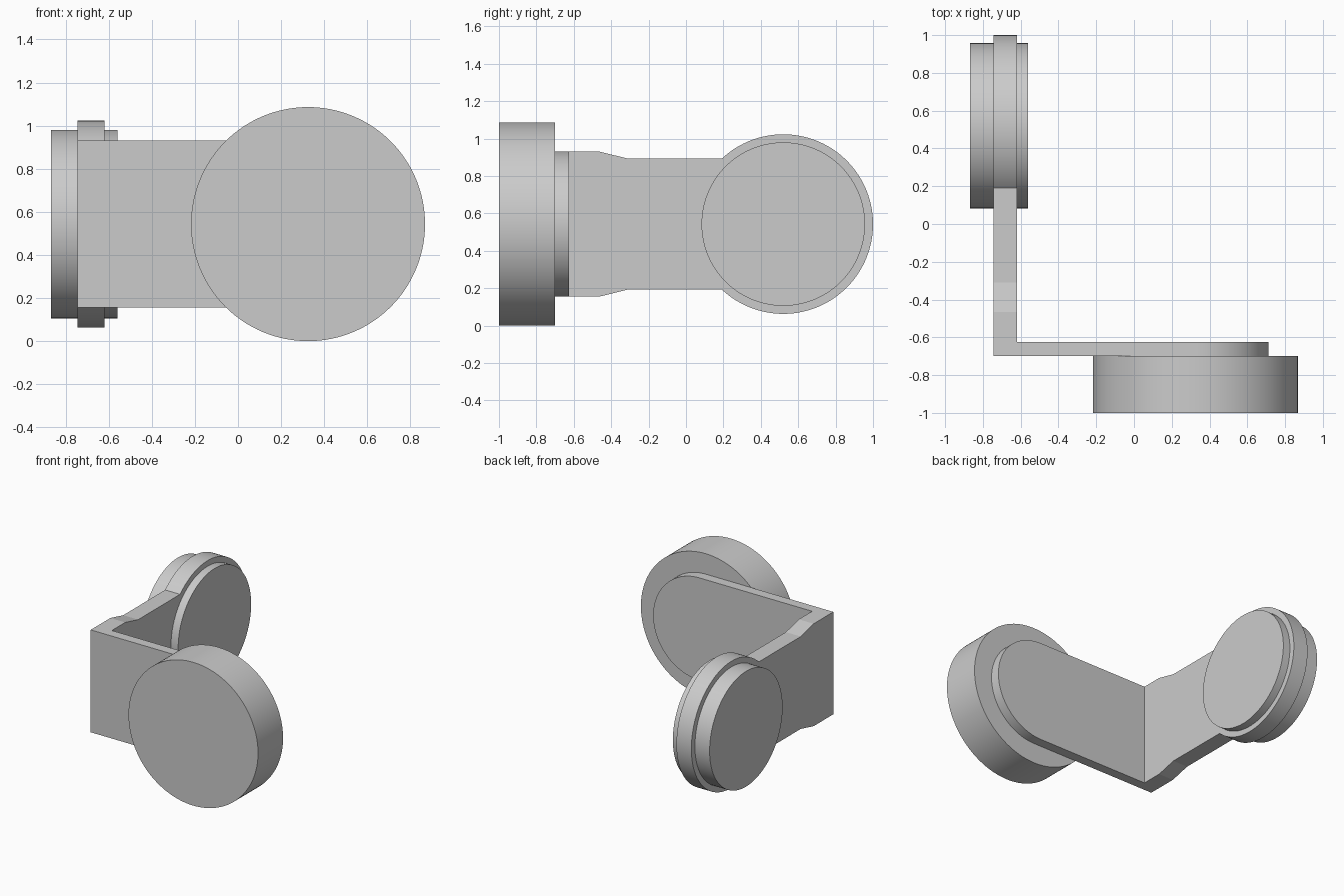
import bpy, bmesh, math
from mathutils import Vector

cube = bpy.data.objects.get("Cube")
if cube:
    bpy.data.objects.remove(cube, do_unlink=True)

grey = bpy.data.materials.new("plain grey")
grey.use_nodes = True
colour = (0.6, 0.6, 0.6, 1)
grey.diffuse_color = colour
grey.node_tree.nodes["Principled BSDF"].inputs["Base Color"].default_value = colour

MID_Z = 0.543        # height of the centre line
BIG_X = 0.325        # centre of the large disc
SMALL_Y = 0.52       # centre of the small disc


def arc(cx, cy, r, start, end, n):
    """Points on a circle from one angle to another."""
    return [(cx + r * math.cos(start + (end - start) * i / n),
             cy + r * math.sin(start + (end - start) * i / n)) for i in range(n + 1)]


def extrude(name, profile, axis, low, high):
    """Extrude a (horizontal, vertical) profile along x or y."""
    def place(u, v, d):
        return (d, u, v + MID_Z) if axis == "x" else (u, d, v + MID_Z)
    bm = bmesh.new()
    face = bm.faces.new([bm.verts.new(place(u, v, low)) for u, v in profile])
    shift = Vector(place(0, 0, high)) - Vector(place(0, 0, low))
    new = bmesh.ops.extrude_face_region(bm, geom=[face])["geom"]
    bmesh.ops.translate(bm, vec=shift, verts=[g for g in new if isinstance(g, bmesh.types.BMVert)])
    bmesh.ops.recalc_face_normals(bm, faces=bm.faces)
    mesh = bpy.data.meshes.new(name)
    bm.to_mesh(mesh)
    bm.free()
    mesh.materials.append(grey)
    obj = bpy.data.objects.new(name, mesh)
    bpy.context.collection.objects.link(obj)
    return obj


def disc(name, centre, r, axis, low, high):
    return extrude(name, arc(centre, 0, r, 0, math.tau, 128)[:-1], axis, low, high)


# Front arm with a rounded end
half = 0.388
front_profile = [(-0.745, half), (-0.745, -half)]
front_profile += arc(BIG_X, 0, half, -math.pi / 2, math.pi / 2, 64)
bracket = extrude("bracket", front_profile, "y", -0.70, -0.625)

# Side arm with a narrowed neck and a round head
neck, head = 0.35, 0.48
meet = math.pi - math.asin(neck / head)
side_profile = [(-0.70, half), (-0.70, -half), (-0.465, -half), (-0.31, -neck)]
side_profile += arc(SMALL_Y, 0, head, -meet, meet, 96)
side_profile += [(-0.31, neck), (-0.465, half)]
side_arm = extrude("side_arm", side_profile, "x", -0.745, -0.62)

# Join the two arms into one corner bracket
union = bracket.modifiers.new("join", "BOOLEAN")
union.operation = "UNION"
union.solver = "EXACT"
union.object = side_arm
bpy.context.view_layer.objects.active = bracket
bpy.ops.object.modifier_apply(modifier=union.name)
bpy.data.objects.remove(side_arm, do_unlink=True)
bm = bmesh.new()
bm.from_mesh(bracket.data)
bmesh.ops.dissolve_limit(bm, angle_limit=0.001, verts=bm.verts, edges=bm.edges)
bm.to_mesh(bracket.data)
bm.free()

# Discs
large_disc = disc("large_disc", BIG_X, 0.543, "y", -1.0, -0.70)
outer_pad = disc("outer_pad", SMALL_Y, 0.437, "x", -0.868, -0.745)
inner_pad = disc("inner_pad", SMALL_Y, 0.437, "x", -0.62, -0.56)

# Smooth the round walls, keep the rims sharp
bpy.ops.object.select_all(action="DESELECT")
for obj in (bracket, large_disc, outer_pad, inner_pad):
    obj.select_set(True)
bpy.context.view_layer.objects.active = bracket
bpy.ops.object.shade_smooth_by_angle(angle=math.radians(10))
